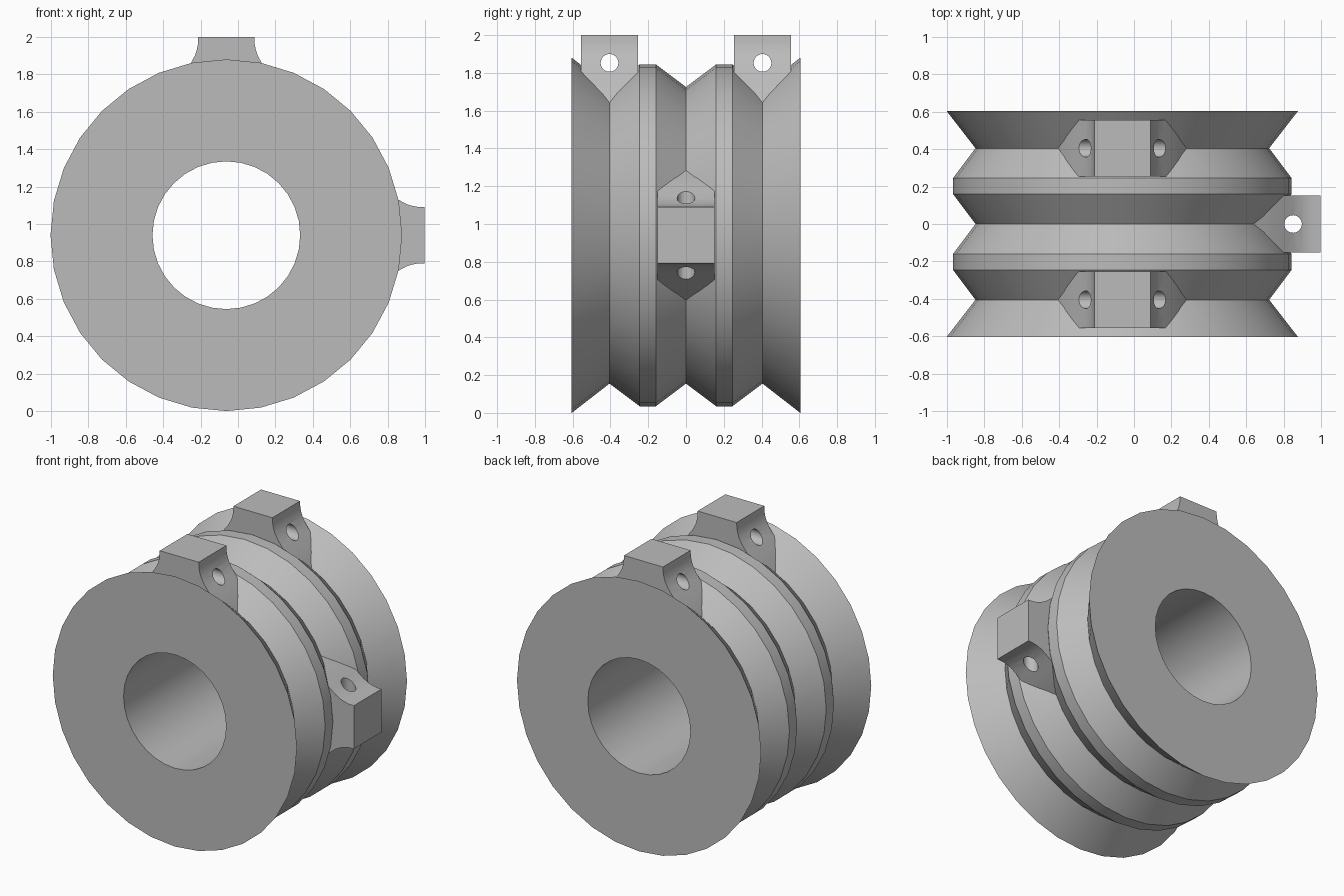
import bpy, bmesh, math
from mathutils import Matrix, Vector

if "Cube" in bpy.data.objects:
    bpy.data.objects.remove(bpy.data.objects["Cube"], do_unlink=True)

CENTRE = Vector((-0.0625, 0, 0.94))
SIDES = 32

grey = bpy.data.materials.new("plain grey")
grey.use_nodes = True
grey.diffuse_color = (0.5, 0.5, 0.5, 1)
grey.node_tree.nodes["Principled BSDF"].inputs["Base Color"].default_value = (0.5, 0.5, 0.5, 1)


def make_object(name, bm):
    bmesh.ops.recalc_face_normals(bm, faces=bm.faces)
    mesh = bpy.data.meshes.new(name)
    bm.to_mesh(mesh)
    bm.free()
    mesh.materials.append(grey)
    obj = bpy.data.objects.new(name, mesh)
    bpy.context.collection.objects.link(obj)
    return obj


def activate(obj):
    bpy.ops.object.select_all(action='DESELECT')
    obj.select_set(True)
    bpy.context.view_layer.objects.active = obj


def smooth(obj):
    activate(obj)
    bpy.ops.object.shade_smooth_by_angle(angle=math.radians(30))


# Grooved drum with a bore: half profile (radius, y) mirrored, then revolved
half = [(0.395, 0.605), (0.94, 0.605), (0.785, 0.405), (0.905, 0.245), (0.905, 0.16)]
profile = half + [(0.785, 0)] + [(r, -y) for r, y in reversed(half)]
bm = bmesh.new()
rings = []
for i in range(SIDES):
    a = math.tau * i / SIDES
    rings.append([bm.verts.new(CENTRE + Vector((r * math.sin(a), y, r * math.cos(a))))
                  for r, y in profile])
for i in range(SIDES):
    p, q = rings[i], rings[(i + 1) % SIDES]
    for j in range(len(profile)):
        k = (j + 1) % len(profile)
        bm.faces.new((p[j], p[k], q[k], q[j]))
smooth(make_object("grooved_drum", bm))

# Flared lug outline: (half width, height above the drum axis)
FLARE = [(0.15, 1.06), (0.152, 1.02), (0.158, 0.99), (0.168, 0.96), (0.19, 0.92),
         (0.225, 0.875), (0.26, 0.83), (0.30, 0.775), (0.345, 0.70), (0.345, 0.6)]


def add_lug(name, y, angle):
    """Flared block seated in a groove, with a pin hole along the groove."""
    place = Matrix.Translation(CENTRE + Vector((0, y, 0))) @ Matrix.Rotation(angle, 4, 'Y')
    outline = FLARE + [(-w, h) for w, h in reversed(FLARE)]
    bm = bmesh.new()
    face = bm.faces.new([bm.verts.new((w, -0.152, h)) for w, h in outline])
    extruded = bmesh.ops.extrude_face_region(bm, geom=[face])
    bmesh.ops.translate(bm, vec=(0, 0.304, 0),
                        verts=[v for v in extruded["geom"] if isinstance(v, bmesh.types.BMVert)])
    bm.transform(place)
    lug = make_object(name, bm)

    bm = bmesh.new()
    bmesh.ops.create_cone(bm, cap_ends=True, segments=24, radius1=0.047, radius2=0.047, depth=1,
                          matrix=Matrix.Translation((0, 0, 0.913)) @ Matrix.Rotation(math.pi / 2, 4, 'Y'))
    bm.transform(place)
    cutter = make_object("pin_hole_cutter", bm)
    cutter.hide_render = True

    mod = lug.modifiers.new("pin_hole", 'BOOLEAN')
    mod.operation = 'DIFFERENCE'
    mod.solver = 'EXACT'
    mod.object = cutter
    activate(lug)
    bpy.ops.object.modifier_apply(modifier=mod.name)
    bpy.data.objects.remove(cutter, do_unlink=True)
    smooth(lug)


add_lug("front_top_lug", -0.405, 0)
add_lug("back_top_lug", 0.405, 0)
add_lug("left_side_lug", 0, math.pi / 2)
